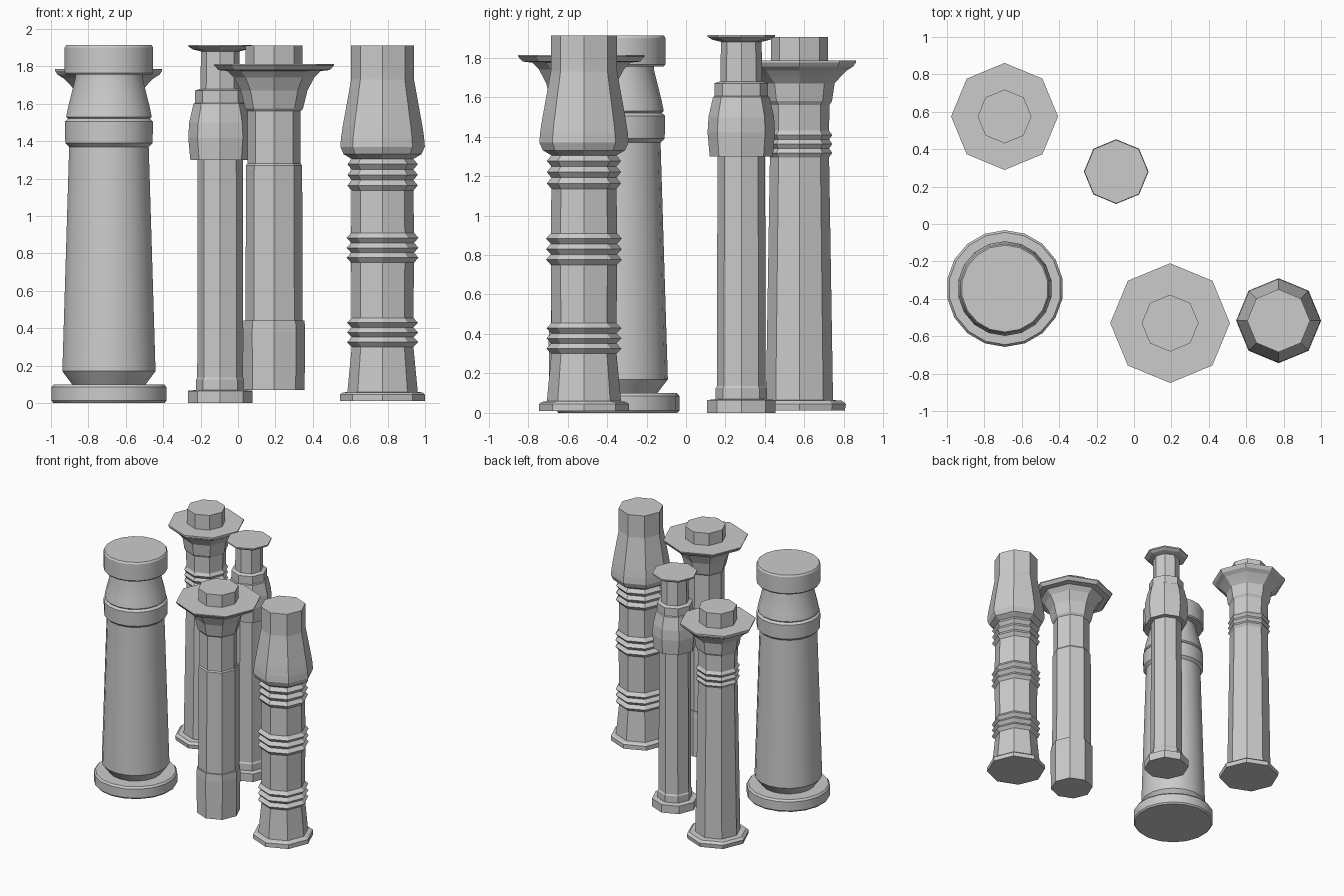
import bpy, bmesh
from math import sin, cos, pi, radians


def lathe(name, x, y, profile, sides=8, smooth=False):
    """Closed turned column; profile is a list of (radius, height), vertices start on +y."""
    bm = bmesh.new()
    rings = [[bm.verts.new((r * sin(2 * pi * i / sides), r * cos(2 * pi * i / sides), z))
              for i in range(sides)] for r, z in profile]
    for a, b in zip(rings, rings[1:]):
        for i in range(sides):
            j = (i + 1) % sides
            bm.faces.new((a[i], a[j], b[j], b[i]))
    bm.faces.new(rings[0])
    bm.faces.new(rings[-1])
    bmesh.ops.recalc_face_normals(bm, faces=bm.faces)
    mesh = bpy.data.meshes.new(name)
    bm.to_mesh(mesh)
    bm.free()
    ob = bpy.data.objects.new(name, mesh)
    ob.location = (x, y, 0)
    bpy.context.collection.objects.link(ob)
    if smooth:
        bpy.ops.object.select_all(action='DESELECT')
        ob.select_set(True)
        bpy.context.view_layer.objects.active = ob
        bpy.ops.object.shade_smooth_by_angle(angle=radians(25))
    return ob


def ridges(z0, z1, inner, outer, count=3):
    """Profile points of a stack of sharp ridges between two heights."""
    step = (z1 - z0) / count
    pts = [(inner, z0)]
    for k in range(count):
        pts += [(outer, z0 + (k + 0.5) * step), (inner, z0 + (k + 1) * step)]
    return pts


# Thick round column: foot disc, tapered shaft, band, bell and drum
lathe("round_column", -0.69, -0.345, [
    (0.302, 0), (0.312, 0.012), (0.312, 0.085), (0.30, 0.10), (0.20, 0.10),
    (0.253, 0.17), (0.216, 1.37), (0.237, 1.39), (0.239, 1.505), (0.222, 1.52),
    (0.232, 1.53), (0.222, 1.58), (0.182, 1.74), (0.182, 1.755),
    (0.232, 1.755), (0.240, 1.765), (0.240, 1.90), (0.232, 1.913)], 18, True)

# Slender column: stepped foot, swollen capital, thin neck and flared lid
lathe("slender_column", -0.095, 0.28, [
    (0.173, 0), (0.173, 0.065), (0.130, 0.07), (0.130, 0.125), (0.123, 0.135),
    (0.121, 1.30), (0.160, 1.30), (0.171, 1.42), (0.166, 1.50), (0.143, 1.60),
    (0.135, 1.605), (0.135, 1.67), (0.106, 1.68), (0.103, 1.88), (0.145, 1.89),
    (0.170, 1.905), (0.170, 1.915)])

# Plain column: raised plinth, stepped shaft, bell with wide lid and top stub
lathe("wide_lid_column", 0.193, -0.53, [
    (0.163, 0.07), (0.166, 0.38), (0.163, 0.44), (0.153, 0.44), (0.150, 1.27),
    (0.142, 1.28), (0.142, 1.56), (0.155, 1.575), (0.178, 1.67), (0.215, 1.74),
    (0.25, 1.775), (0.298, 1.78), (0.32, 1.805), (0.32, 1.812),
    (0.152, 1.812), (0.152, 1.912)])

# Vase-topped column with three ridge groups
lathe("vase_column", 0.773, -0.517, [
    (0.227, 0.01), (0.227, 0.045), (0.215, 0.055), (0.188, 0.06)]
    + ridges(0.30, 0.455, 0.165, 0.19)
    + ridges(0.75, 0.91, 0.168, 0.192)
    + ridges(1.135, 1.305, 0.165, 0.188) + [
    (0.208, 1.33), (0.226, 1.37), (0.222, 1.42), (0.213, 1.48),
    (0.168, 1.73), (0.168, 1.912)])

# Ringed column with splayed lid and top stub
lathe("ringed_column", -0.692, 0.575, [
    (0.23, 0.012), (0.235, 0.045), (0.215, 0.062), (0.17, 0.065)]
    + ridges(1.295, 1.43, 0.150, 0.166) + [
    (0.152, 1.56), (0.165, 1.58), (0.178, 1.67), (0.21, 1.705), (0.24, 1.735),
    (0.272, 1.755), (0.286, 1.775), (0.286, 1.785),
    (0.144, 1.785), (0.144, 1.905)])
